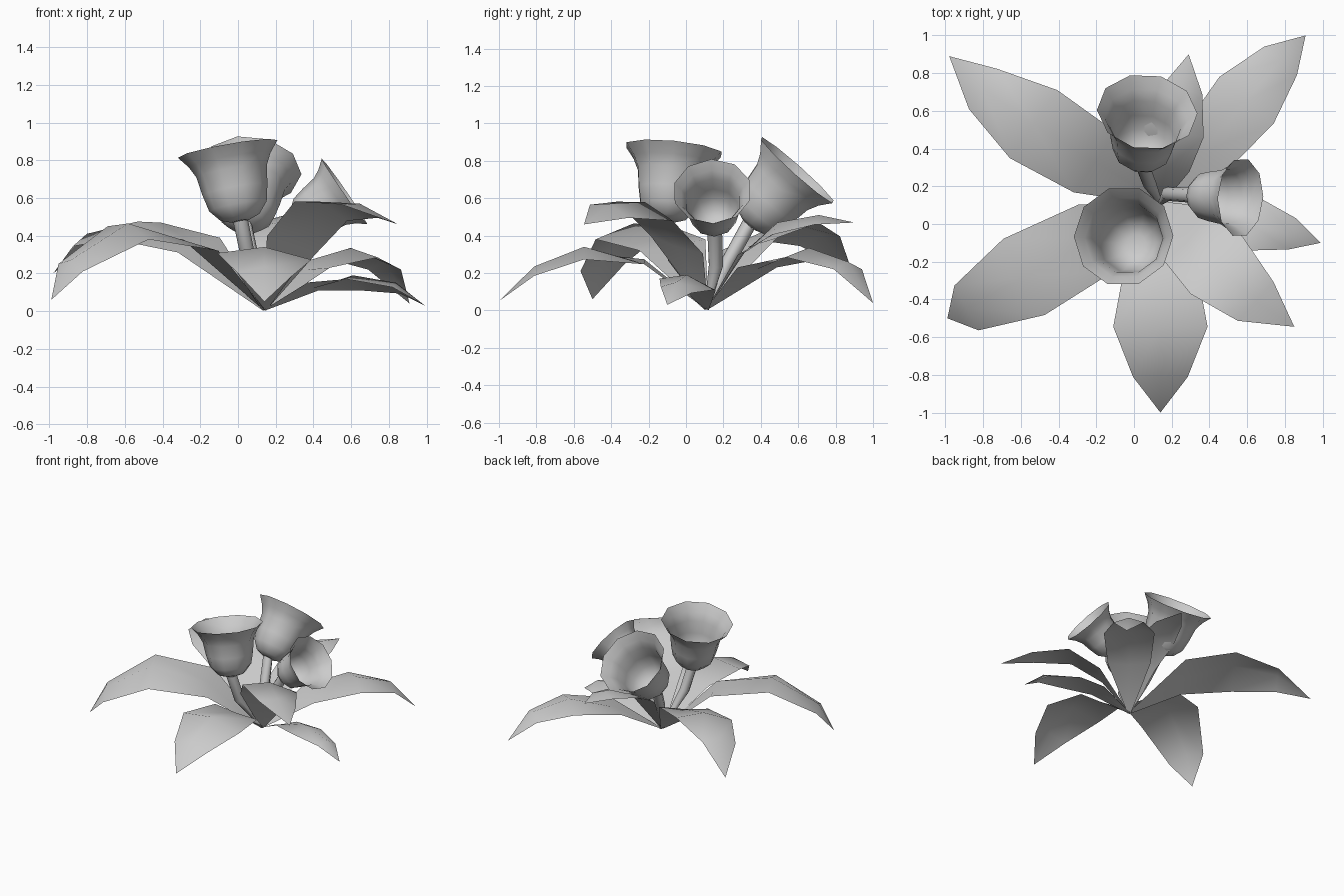
import bpy, bmesh, math
from mathutils import Vector

if "Cube" in bpy.data.objects:
    bpy.data.objects.remove(bpy.data.objects["Cube"])

grey = bpy.data.materials.new("plain grey")
grey.use_nodes = True
colour = (0.6, 0.6, 0.6, 1)
grey.diffuse_color = colour
grey.node_tree.nodes["Principled BSDF"].inputs["Base Color"].default_value = colour

ROOT = Vector((0.14, 0.11, 0))
UP = Vector((0, 0, 1))


def finish(name, bm, angle):
    bmesh.ops.recalc_face_normals(bm, faces=bm.faces)
    mesh = bpy.data.meshes.new(name)
    bm.to_mesh(mesh)
    bm.free()
    obj = bpy.data.objects.new(name, mesh)
    bpy.context.collection.objects.link(obj)
    mesh.materials.append(grey)
    bpy.ops.object.select_all(action="DESELECT")
    obj.select_set(True)
    bpy.context.view_layer.objects.active = obj
    bpy.ops.object.shade_smooth_by_angle(angle=math.radians(angle))
    return obj


# Arching leaf: rows of left edge, midrib and right edge, closed by a tip
def leaf(name, tip, heights, widths, reach=(0.3, 0.58, 0.82), roll=0, sway=0):
    bm = bmesh.new()
    end = Vector(tip)
    span = Vector((end.x - ROOT.x, end.y - ROOT.y, 0))
    side = UP.cross(span).normalized()
    folds = (0, 0.01, -0.05, -0.04)
    sways = (0, sway / 2, sway, sway)
    rows = []
    for f, z, w, fold, s in zip((0,) + reach, (0.005,) + heights,
                                (0.012,) + widths, folds, sways):
        mid = ROOT + span * f + side * s + UP * z
        tilt = UP * (roll * w)
        rows.append([bm.verts.new(p) for p in (
            mid + side * w + tilt + UP * fold, mid,
            mid - side * w - tilt + UP * fold)])
    for a, b in zip(rows, rows[1:]):
        for i in range(2):
            bm.faces.new((a[i], a[i + 1], b[i + 1], b[i]))
    point = bm.verts.new(end)
    for i in range(2):
        bm.faces.new((rows[-1][i], rows[-1][i + 1], point))
    return finish(name, bm, 75)


# Sweep a ring along a list of (centre, axis, radius)
def loft(name, sections, sides, angle):
    bm = bmesh.new()
    rings = []
    for centre, axis, radius in sections:
        turn = UP.rotation_difference(axis)
        rings.append([bm.verts.new(centre + turn @ Vector(
            (radius * math.cos(math.tau * i / sides),
             radius * math.sin(math.tau * i / sides), 0))) for i in range(sides)])
    for a, b in zip(rings, rings[1:]):
        for i in range(sides):
            j = (i + 1) % sides
            bm.faces.new((a[i], a[j], b[j], b[i]))
    bm.faces.new(rings[0][::-1])
    return finish(name, bm, angle)


# Flower: open bell with a flared rim on a bent stem
BELL = ((0, 0.05), (0.02, 0.105), (0.08, 0.155), (0.17, 0.175),
        (0.27, 0.19), (0.33, 0.22), (0.39, 0.268))


def flower(name, rim, axis, bend, scale=1):
    rim, axis, bend = Vector(rim), Vector(axis).normalized(), Vector(bend)
    base = rim - axis * (0.39 * scale)
    loft(name + "_bell", [(base + axis * (h * scale), axis, r * scale)
                          for h, r in BELL], 10, 75)
    foot = ROOT + UP * 0.01
    loft(name + "_stem", [
        (foot, UP, 0.012),
        (bend, (base - foot).normalized(), 0.038),
        (base - axis * 0.002, axis, 0.04)], 8, 60)


flower("front_flower", (-0.055, -0.065, 0.86), (-0.18, 0.1, 1), (0.055, -0.06, 0.28))
flower("back_flower", (0.07, 0.595, 0.75), (0.09, 0.66, 0.74), (0.08, 0.22, 0.25))
flower("left_flower", (0.565, 0.14, 0.635), (0.82, -0.04, 0.57), (0.18, 0.16, 0.24), 0.79)

leaf("back_right_leaf", (-0.98, 0.89, 0.2), (0.34, 0.475, 0.41), (0.195, 0.22, 0.13),
     roll=-0.2, sway=0.04)
leaf("front_right_leaf", (-0.99, -0.5, 0.06), (0.34, 0.465, 0.27),
     (0.2, 0.23, 0.135), (0.3, 0.64, 0.91), -0.15)
leaf("front_leaf", (0.14, -1, 0.05), (0.25, 0.34, 0.235), (0.19, 0.25, 0.145),
     (0.3, 0.59, 0.83), -0.07)
leaf("front_left_leaf", (0.85, -0.545, 0.46), (0.34, 0.58, 0.57),
     (0.19, 0.205, 0.14), (0.22, 0.46, 0.75), -0.25, -0.04)
leaf("left_leaf", (0.99, -0.1, 0.03), (0.12, 0.19, 0.15),
     (0.11, 0.15, 0.085), (0.3, 0.55, 0.82), -0.2, 0.01)
leaf("back_left_leaf", (0.91, 1, 0.04), (0.22, 0.335, 0.26), (0.16, 0.19, 0.115),
     (0.3, 0.605, 0.84), sway=0.012)
leaf("back_leaf", (0.29, 0.9, 0.47), (0.3, 0.47, 0.51),
     (0.12, 0.16, 0.11), (0.24, 0.48, 0.76), 0.1)
